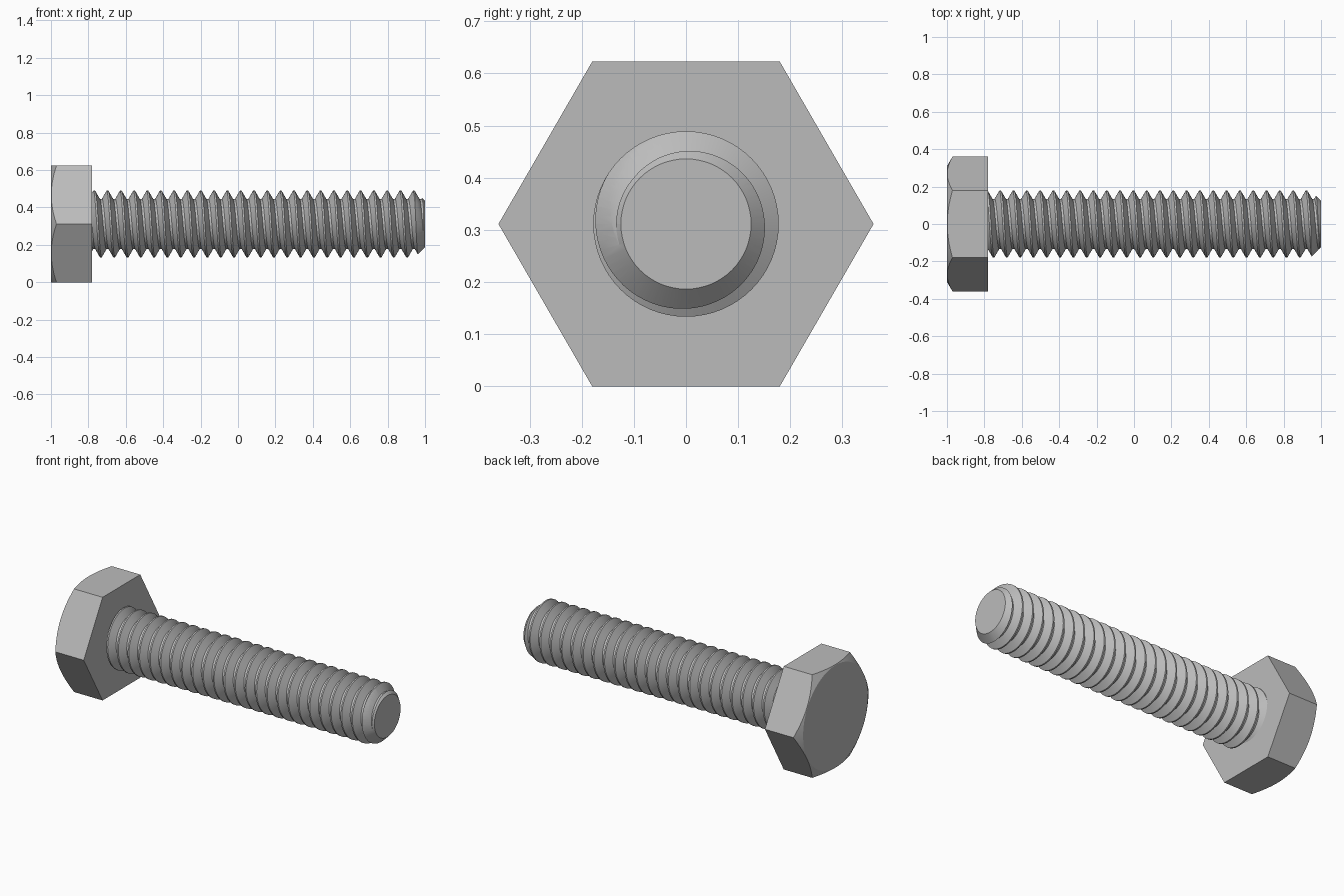
import bpy, bmesh
from math import cos, sin, tan, pi, radians

if "Cube" in bpy.data.objects:
    bpy.data.objects.remove(bpy.data.objects["Cube"], do_unlink=True)

AXIS_Z = 0.311
HEAD_X, SEAT_X, TIP_X = -1.0, -0.78, 1.0
CORNER_R, CHAMFER_R = 0.36, 0.309
PITCH, CREST_R, ROOT_R, TIP_R = 0.0712, 0.178, 0.134, 0.125
SEGMENTS = 64

steel = bpy.data.materials.new("steel grey")
steel.use_nodes = True
colour = (0.5, 0.5, 0.5, 1)
steel.diffuse_color = colour
steel.node_tree.nodes["Principled BSDF"].inputs["Base Color"].default_value = colour


def make_object(name, bm):
    bmesh.ops.recalc_face_normals(bm, faces=bm.faces)
    mesh = bpy.data.meshes.new(name)
    bm.to_mesh(mesh)
    bm.free()
    mesh.materials.append(steel)
    obj = bpy.data.objects.new(name, mesh)
    obj.location.z = AXIS_Z
    bpy.context.collection.objects.link(obj)
    return obj


def lathe(name, profile, sides):
    """Closed solid turned about the x axis from (x, radius) points."""
    bm = bmesh.new()
    rings = [[bm.verts.new((x, r * cos(2 * pi * i / sides), r * sin(2 * pi * i / sides)))
              for i in range(sides)] for x, r in profile]
    for a, b in zip(rings, rings[1:]):
        for i in range(sides):
            j = (i + 1) % sides
            bm.faces.new((a[i], a[j], b[j], b[i]))
    bm.faces.new(rings[0])
    bm.faces.new(rings[-1])
    return make_object(name, bm)


def thread_blank(name):
    """Overlong helical thread, closed at both ends with a fan."""
    bm = bmesh.new()
    # Crest and root flats, as fractions of the pitch
    section = [(-1 / 16, CREST_R), (1 / 16, CREST_R), (5 / 12, ROOT_R), (7 / 12, ROOT_R)]
    crest_x = 0.94 - PITCH / 4
    rows = [(crest_x + (k + f) * PITCH, r) for k in range(-26, 4) for f, r in section]
    columns = []
    for i in range(SEGMENTS):
        t = i / SEGMENTS
        columns.append([bm.verts.new((x + t * PITCH, r * cos(2 * pi * t), r * sin(2 * pi * t)))
                        for x, r in rows])
    # The last column joins the first one a full pitch further along
    columns.append(columns[0][len(section):])
    for a, b in zip(columns, columns[1:]):
        for m in range(min(len(a), len(b)) - 1):
            bm.faces.new((a[m], a[m + 1], b[m + 1], b[m]))
    ends = {s: bm.verts.new((s * 1.4, 0, 0)) for s in (-1, 1)}
    for e in [e for e in bm.edges if e.is_boundary]:
        side = 1 if e.verts[0].co.x > 0 else -1
        bm.faces.new((e.verts[0], e.verts[1], ends[side]))
    return make_object(name, bm)


def trim(obj, envelope):
    """Keep only what lies inside the envelope, then shade."""
    mod = obj.modifiers.new("trim", 'BOOLEAN')
    mod.operation, mod.solver, mod.object = 'INTERSECT', 'EXACT', envelope
    bpy.ops.object.select_all(action='DESELECT')
    obj.select_set(True)
    bpy.context.view_layer.objects.active = obj
    bpy.ops.object.modifier_apply(modifier=mod.name)
    bpy.data.objects.remove(envelope, do_unlink=True)
    bpy.ops.object.shade_smooth_by_angle(angle=radians(25))


# Hexagonal head with its outer corners chamfered at 30 degrees
head = lathe("hex_head", [(HEAD_X, CORNER_R), (SEAT_X, CORNER_R)], 6)
rise = 0.1
trim(head, lathe("head_envelope", [(HEAD_X, CHAMFER_R),
                                   (HEAD_X + rise * tan(radians(30)), CHAMFER_R + rise),
                                   (SEAT_X + 0.1, CHAMFER_R + rise)], 96))

# Threaded shank with a 45 degree tip chamfer
shank = thread_blank("threaded_shank")
trim(shank, lathe("shank_envelope", [(SEAT_X - 0.01, TIP_R + 0.1),
                                     (TIP_X - 0.1, TIP_R + 0.1),
                                     (TIP_X, TIP_R)], SEGMENTS))
